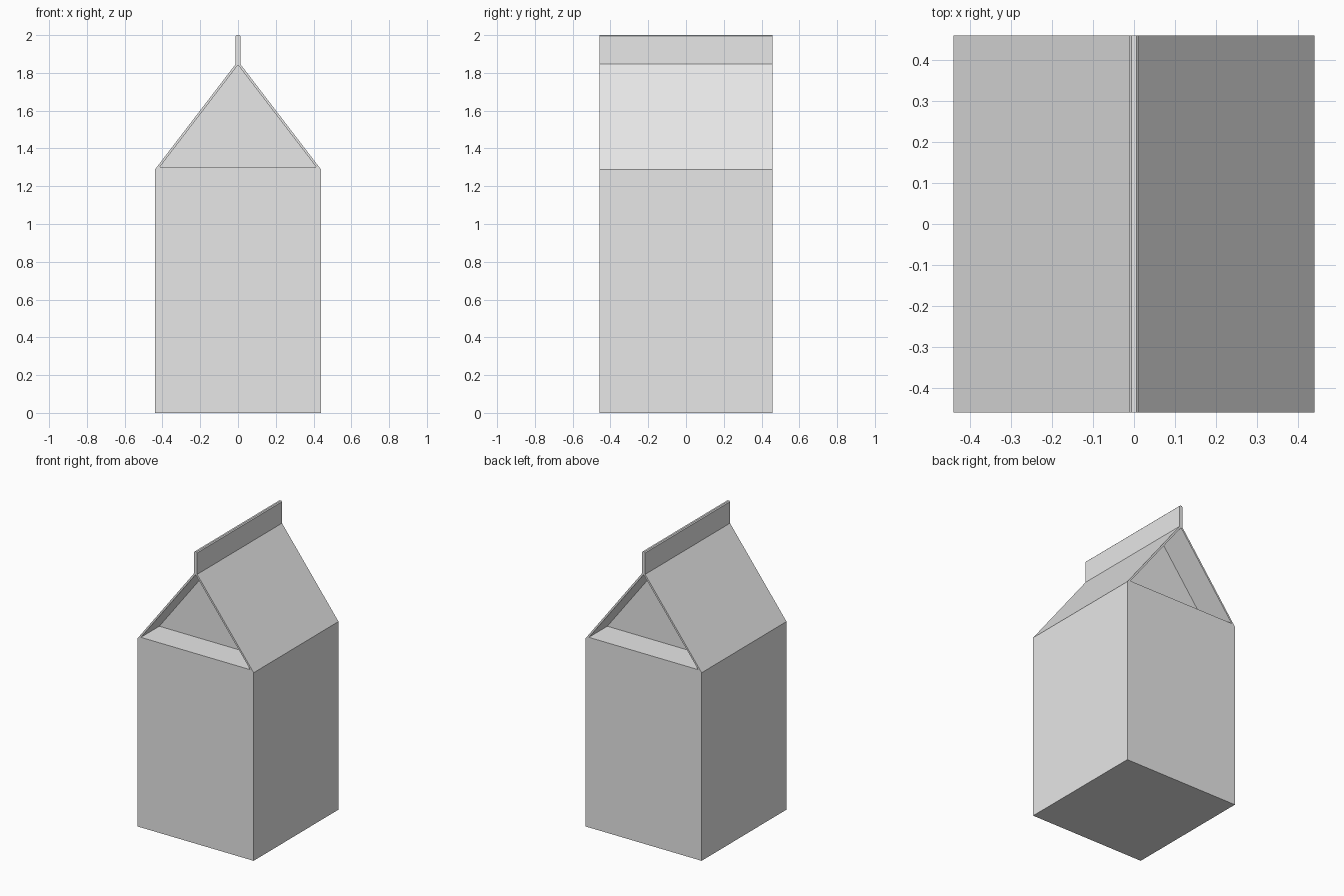
import bpy
import bmesh

cube = bpy.data.objects.get("Cube")
if cube:
    bpy.data.objects.remove(cube, do_unlink=True)

HALF_W, HALF_D = 0.44, 0.459      # carton half width and half depth
SHOULDER, LEDGE = 1.288, 1.302    # outer roof start and recessed ledge height
INNER_W = 0.414                   # half width of the gable panel
FIN_W, FIN_BASE, APEX = 0.012, 1.847, 1.842
GABLE_D = 0.26                    # half depth of the recessed gable core

card = bpy.data.materials.new("plain_card")
card.use_nodes = True
card.diffuse_color = (0.8, 0.8, 0.8, 1)
card.node_tree.nodes["Principled BSDF"].inputs["Base Color"].default_value = (0.8, 0.8, 0.8, 1)


def prism(name, profile, half_depth):
    """Extrude an x-z profile along y, centred on y = 0."""
    bm = bmesh.new()
    face = bm.faces.new([bm.verts.new((x, -half_depth, z)) for x, z in profile])
    new = bmesh.ops.extrude_face_region(bm, geom=[face])["geom"]
    verts = [v for v in new if isinstance(v, bmesh.types.BMVert)]
    bmesh.ops.translate(bm, verts=verts, vec=(0, 2 * half_depth, 0))
    bmesh.ops.recalc_face_normals(bm, faces=bm.faces)
    mesh = bpy.data.meshes.new(name)
    bm.to_mesh(mesh)
    bm.free()
    mesh.materials.append(card)
    obj = bpy.data.objects.new(name, mesh)
    bpy.context.collection.objects.link(obj)
    return obj


def symmetric(half):
    """Complete a right-hand profile with its mirror image."""
    return half + [(-x, z) for x, z in reversed(half) if x != 0]


# Box with a flat ledge on top
prism("carton_body", symmetric([(HALF_W, 0), (HALF_W, SHOULDER), (INNER_W, LEDGE)]), HALF_D)

# Two thin sloping roof panels
for side, label in ((1, "left"), (-1, "right")):
    panel = [(HALF_W, SHOULDER), (FIN_W, FIN_BASE), (0, APEX), (INNER_W, LEDGE)]
    prism("roof_panel_" + label, [(side * x, z) for x, z in panel], HALF_D)

# Recessed triangular gable walls, front and back
prism("gable_core", [(-INNER_W, LEDGE), (INNER_W, LEDGE), (0, APEX)], GABLE_D)

# Upright sealed fin with slightly eased top edges
fin = [(0, APEX), (FIN_W, FIN_BASE), (FIN_W, 1.994), (FIN_W / 2, 2.0)]
prism("top_fin", symmetric(fin), HALF_D)
